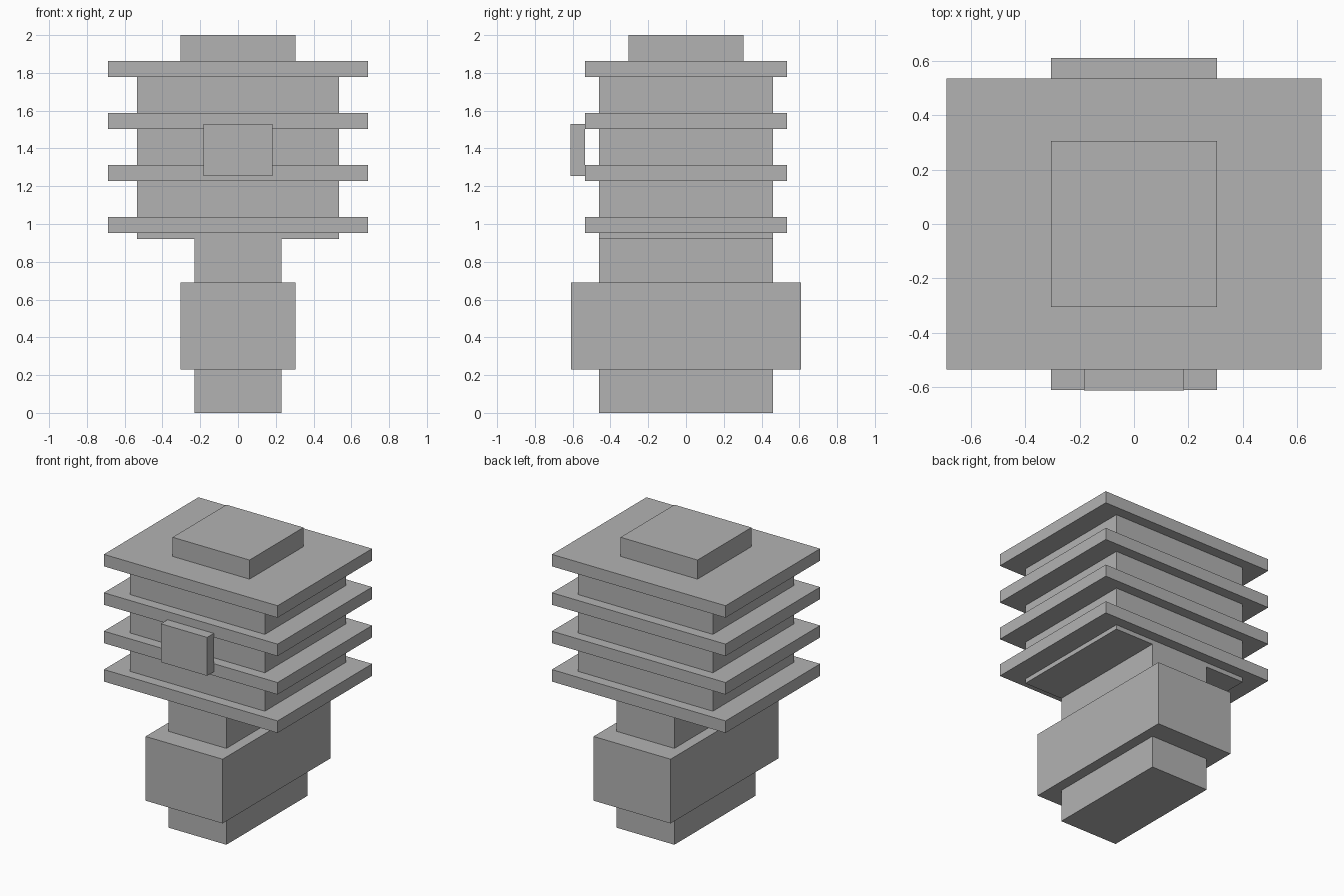
import bpy

cube = bpy.data.objects.get("Cube")
if cube:
    bpy.data.objects.remove(cube, do_unlink=True)

grey = bpy.data.materials.new("plain grey")
grey.use_nodes = True
colour = (0.45, 0.45, 0.45, 1)
grey.diffuse_color = colour
grey.node_tree.nodes["Principled BSDF"].inputs["Base Color"].default_value = colour


def box(name, half_x, half_y, bottom, top, y=0):
    """Add a box from its half widths and its height range."""
    bpy.ops.mesh.primitive_cube_add(size=2, location=(0, y, (bottom + top) / 2))
    obj = bpy.context.object
    obj.name = name
    obj.scale = (half_x, half_y, (top - bottom) / 2)
    bpy.ops.object.transform_apply(location=False, rotation=False, scale=True)
    obj.data.materials.append(grey)
    return obj


# Lower stem with its wide collar
box("stem", 0.23, 0.46, 0, 0.92)
box("collar", 0.305, 0.61, 0.23, 0.69)

# Main body ringed by evenly spaced fins
box("body", 0.535, 0.46, 0.92, 1.82)
fin_base, fin_step, fin_height = 0.952, 0.275, 0.086
for i in range(4):
    bottom = fin_base + i * fin_step
    box(f"fin_{i + 1}", 0.688, 0.535, bottom, bottom + fin_height)

# Cap on the top fin and plate on the front fins
box("top_cap", 0.305, 0.305, 1.86, 2)
box("front_plate", 0.183, 0.038, 1.255, 1.53, y=-0.573)
